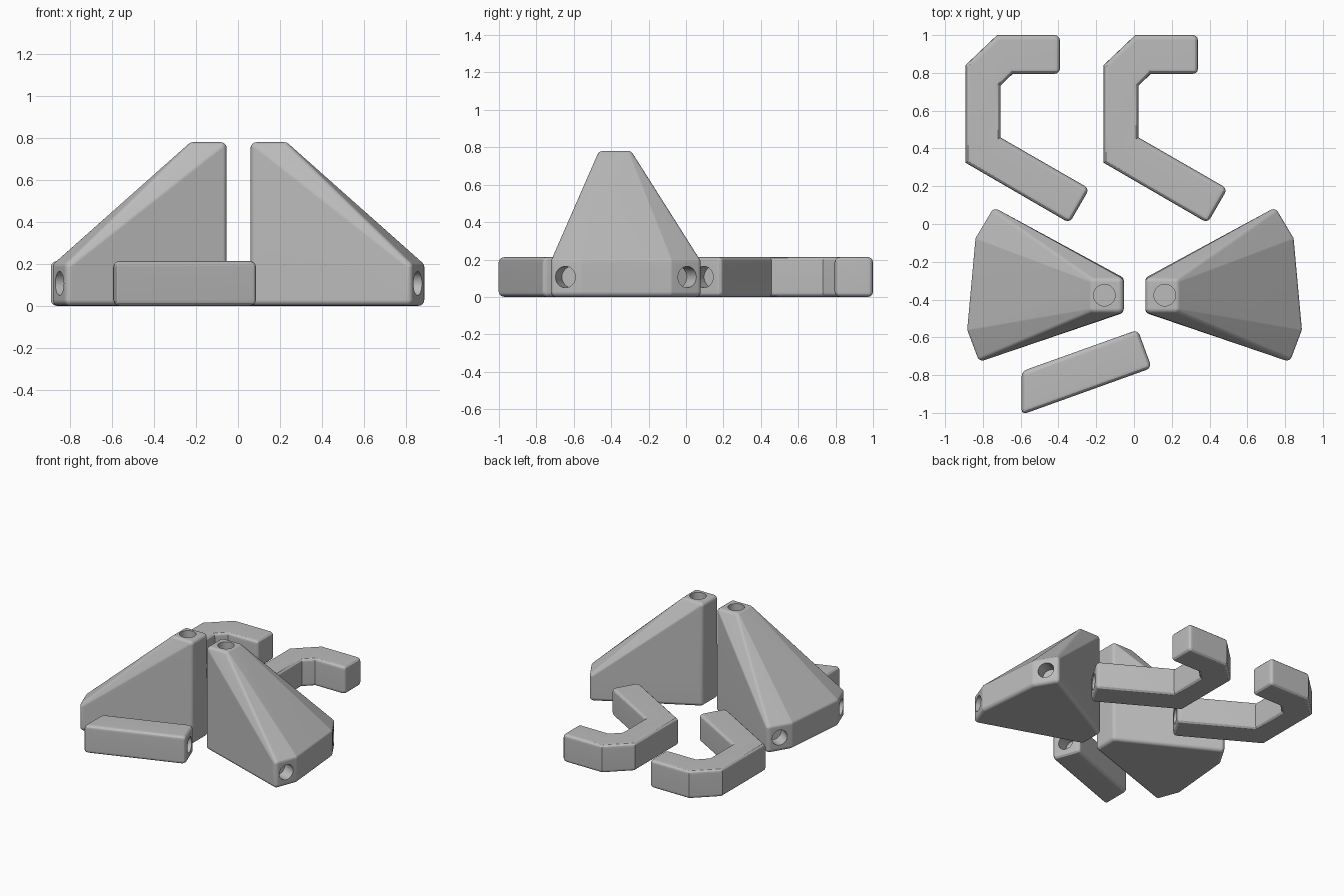
import bpy, bmesh, math
from mathutils import Vector, Matrix

if "Cube" in bpy.data.objects:
    bpy.data.objects.remove(bpy.data.objects["Cube"])

H = 0.213        # thickness of the flat parts
R = 0.028        # edge rounding
HOLE_R = 0.057
HOLE_DEPTH = 0.1

grey = bpy.data.materials.new("plain grey")
grey.diffuse_color = (0.5, 0.5, 0.5, 1)
grey.use_nodes = True
grey.node_tree.nodes["Principled BSDF"].inputs["Base Color"].default_value = grey.diffuse_color


def make_object(name, bm):
    bmesh.ops.recalc_face_normals(bm, faces=bm.faces[:])
    mesh = bpy.data.meshes.new(name)
    bm.to_mesh(mesh)
    bm.free()
    mesh.materials.append(grey)
    obj = bpy.data.objects.new(name, mesh)
    bpy.context.collection.objects.link(obj)
    return obj


def apply_modifiers(obj):
    deps = bpy.context.evaluated_depsgraph_get()
    obj.data = bpy.data.meshes.new_from_object(obj.evaluated_get(deps))
    obj.modifiers.clear()


def finish(obj, holes):
    """Drill blind round holes (position, outward direction), then smooth."""
    bm = bmesh.new()
    for pos, normal in holes:
        rot = Vector(normal).to_track_quat('Z', 'Y').to_matrix().to_4x4()
        bmesh.ops.create_cone(bm, cap_ends=True, segments=32, radius1=HOLE_R, radius2=HOLE_R,
                              depth=2 * HOLE_DEPTH, matrix=Matrix.Translation(pos) @ rot)
    cutter = make_object("hole_cutter", bm)
    mod = obj.modifiers.new("holes", 'BOOLEAN')
    mod.operation, mod.solver, mod.object = 'DIFFERENCE', 'EXACT', cutter
    apply_modifiers(obj)
    bpy.data.objects.remove(cutter)
    bpy.ops.object.select_all(action='DESELECT')
    bpy.context.view_layer.objects.active = obj
    obj.select_set(True)
    bpy.ops.object.shade_smooth_by_angle(angle=math.radians(28))
    mod = obj.modifiers.new("flat_shading_weights", 'WEIGHTED_NORMAL')
    mod.keep_sharp = True


def edge_hole(a, b):
    """Hole centred on the wall over edge a-b of a counter-clockwise outline."""
    a, b = Vector((*a, 0)), Vector((*b, 0))
    d = b - a
    return (a + b) / 2 + Vector((0, 0, H / 2)), (d.y, -d.x, 0)


def slab(name, outline):
    """Flat part with rounded rims; shallow wall corners stay crisp."""
    bm = bmesh.new()
    low = bm.faces.new([bm.verts.new((x, y, 0)) for x, y in outline])
    top = bmesh.ops.extrude_face_region(bm, geom=[low])['geom']
    bmesh.ops.translate(bm, vec=(0, 0, H), verts=[v for v in top if isinstance(v, bmesh.types.BMVert)])
    obj = make_object(name, bm)
    mod = obj.modifiers.new("rounding", 'BEVEL')
    mod.width, mod.segments = R, 3
    mod.limit_method, mod.angle_limit = 'ANGLE', math.radians(65)
    apply_modifiers(obj)
    return obj


def inset(outline, r):
    """Move a convex counter-clockwise outline inward by r."""
    pts = [Vector(p) for p in outline]
    result = []
    for i, p in enumerate(pts):
        d1 = (p - pts[i - 1]).normalized()
        d2 = (pts[(i + 1) % len(pts)] - p).normalized()
        n1, n2 = Vector((-d1.y, d1.x)), Vector((-d2.y, d2.x))
        result.append(p + (n1 + n2) * r / (1 + n1.dot(n2)))
    return result


# Two hooks
hook = [(-0.725, 1.0), (-0.893, 0.84), (-0.893, 0.325), (-0.341, 0.005), (-0.236, 0.187),
        (-0.707, 0.458), (-0.707, 0.732), (-0.642, 0.795), (-0.392, 0.795), (-0.392, 1.0)]
for name, shift in (("left_hook", 0), ("right_hook", 0.731)):
    pts = [(x + shift, y) for x, y in hook]
    finish(slab(name, pts), [edge_hole(pts[3], pts[4])])

# Short bar with one mitred end
bar = [(-0.595, -1.01), (0.094, -0.762), (0.02, -0.56), (-0.595, -0.78)]
finish(slab("bar", bar), [edge_hole(bar[1], bar[2])])

# Two tapered bodies, mirror images, with rounded edges from small balls
base = [(0.06, -0.47), (0.825, -0.73), (0.889, -0.56), (0.845, -0.075), (0.748, 0.088), (0.06, -0.285)]
peak = [(0.06, -0.475), (0.25, -0.475), (0.25, -0.28), (0.06, -0.28)]
TOP = 0.78
for name, side in (("right_body", 1), ("left_body", -1)):
    bm = bmesh.new()
    centres = [(x, y, z) for x, y in inset(base, R) for z in (R, H - R)]
    centres += [(x, y, TOP - R) for x, y in inset(peak, R)]
    for c in centres:
        bmesh.ops.create_uvsphere(bm, u_segments=16, v_segments=8, radius=R, matrix=Matrix.Translation(c))
    for f in bm.faces[:]:
        bm.faces.remove(f)
    for e in bm.edges[:]:
        bm.edges.remove(e)
    hull = bmesh.ops.convex_hull(bm, input=bm.verts[:])
    bmesh.ops.delete(bm, geom=[v for v in bm.verts if not v.link_faces], context='VERTS')
    bmesh.ops.dissolve_limit(bm, angle_limit=math.radians(0.5), verts=bm.verts[:], edges=bm.edges[:])
    holes = [edge_hole(base[1], base[2]), edge_hole(base[3], base[4]),
             (Vector((0.163, -0.377, TOP)), (0, 0, 1))]
    if side < 0:
        for v in bm.verts:
            v.co.x = 0.006 - v.co.x
        holes = [(Vector((0.006 - p[0], p[1], p[2])), (-n[0], n[1], n[2])) for p, n in holes]
    finish(make_object(name, bm), holes)
